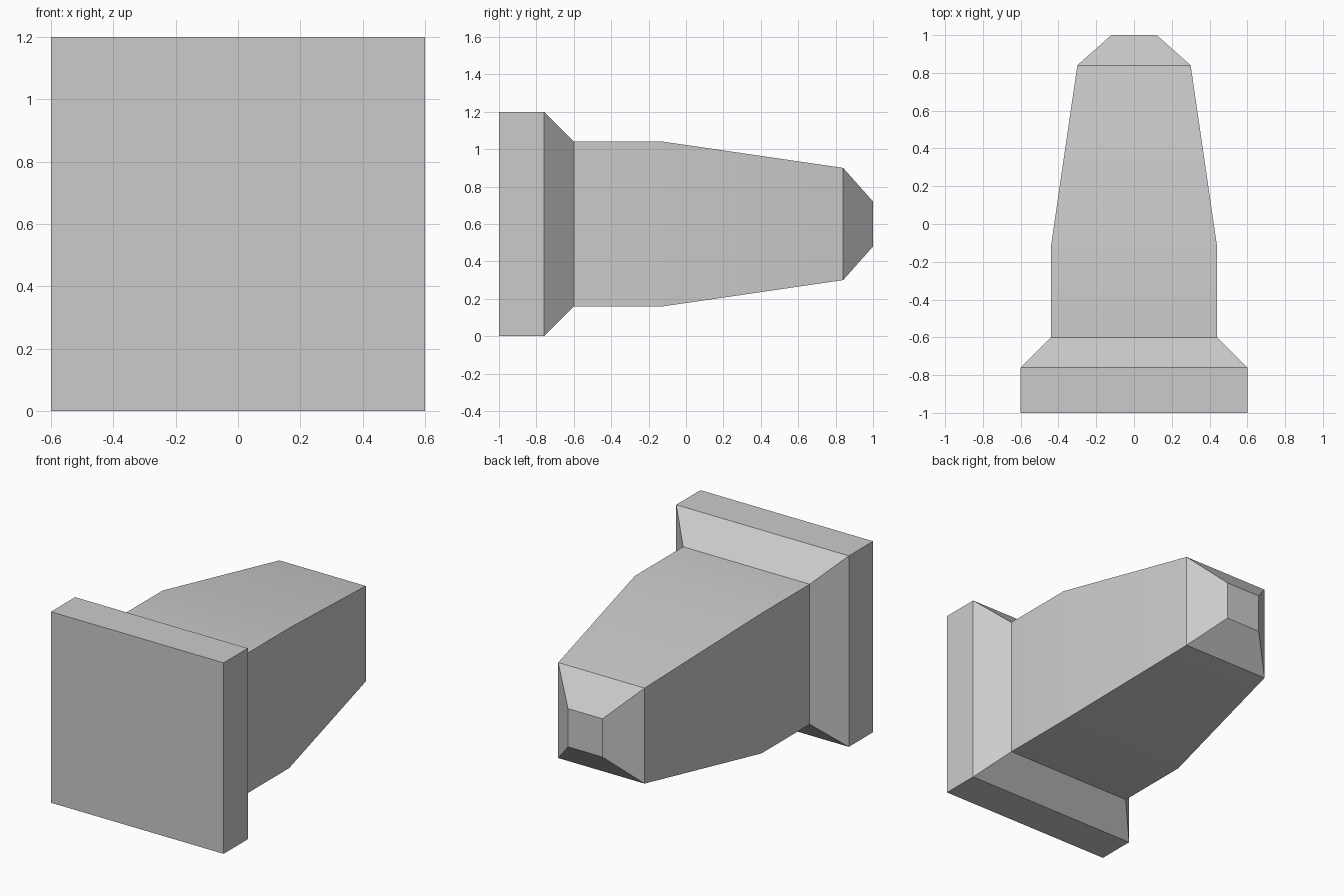
import bpy
import bmesh

if "Cube" in bpy.data.objects:
    bpy.data.objects.remove(bpy.data.objects["Cube"], do_unlink=True)

# Plain grey finish
grey = bpy.data.materials.new("plain grey")
grey.use_nodes = True
color = (0.6, 0.6, 0.6, 1)
grey.diffuse_color = color
grey.node_tree.nodes["Principled BSDF"].inputs["Base Color"].default_value = color

# Square sections from front to back: depth, half width
sections = [(-1, 0.6), (-0.76, 0.6), (-0.6, 0.44),
            (-0.12, 0.44), (0.84, 0.3), (1, 0.12)]
center_height = 0.6

# Flanged, tapering square plug
bm = bmesh.new()
rings = []
for y, r in sections:
    corners = [(-r, -r), (r, -r), (r, r), (-r, r)]
    rings.append([bm.verts.new((x, y, center_height + z)) for x, z in corners])
for a, b in zip(rings, rings[1:]):
    for i in range(4):
        j = (i + 1) % 4
        bm.faces.new((a[i], a[j], b[j], b[i]))
bm.faces.new(rings[0])
bm.faces.new(rings[-1])
bmesh.ops.recalc_face_normals(bm, faces=bm.faces)

mesh = bpy.data.meshes.new("tapered_plug")
bm.to_mesh(mesh)
bm.free()
mesh.materials.append(grey)
plug = bpy.data.objects.new("tapered_plug", mesh)
bpy.context.collection.objects.link(plug)

# Soft bend along the body, crisp edges elsewhere
bpy.ops.object.select_all(action="DESELECT")
plug.select_set(True)
bpy.context.view_layer.objects.active = plug
bpy.ops.object.shade_smooth_by_angle(angle=0.5)
